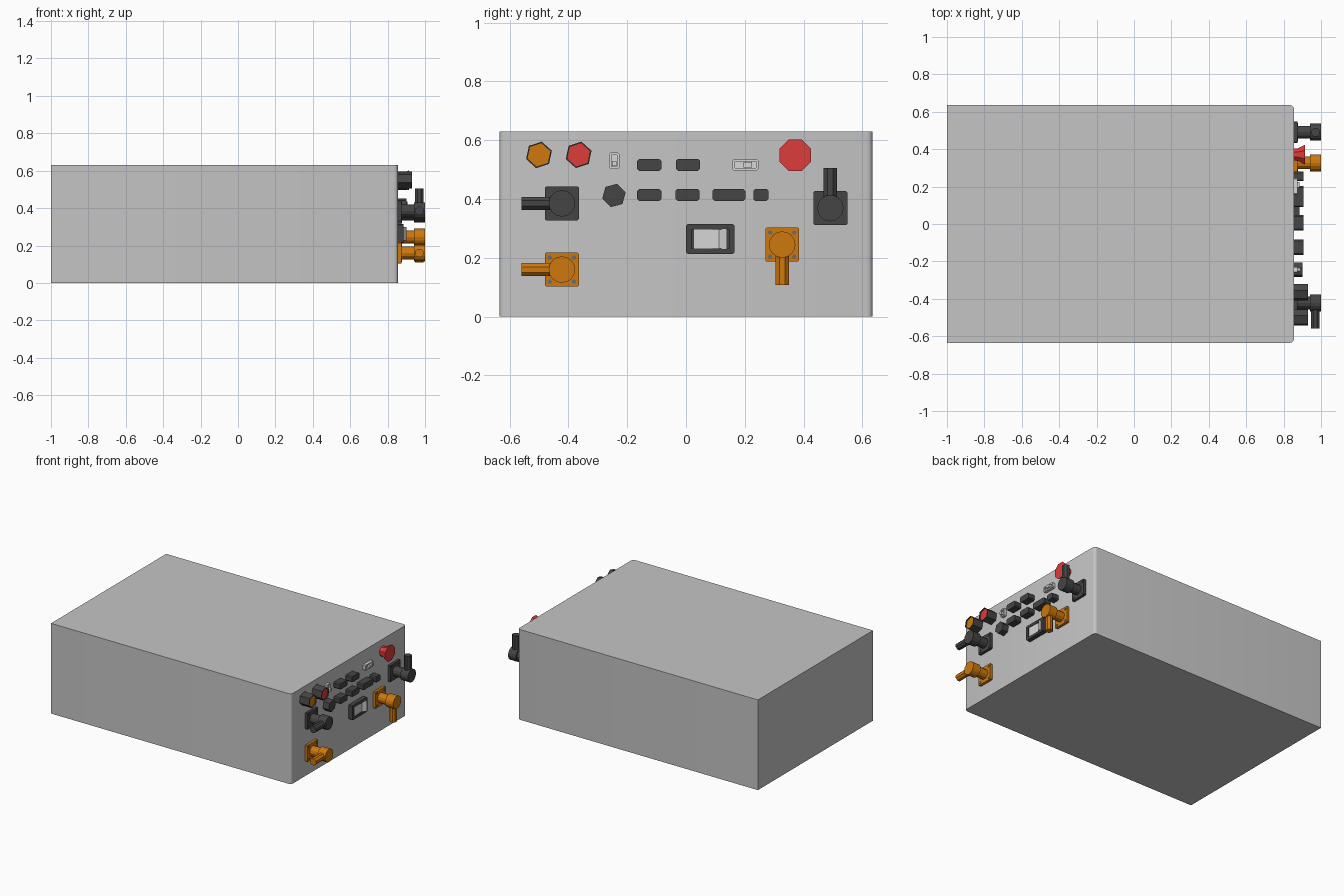
import bpy, bmesh, math
from mathutils import Vector, Matrix

if "Cube" in bpy.data.objects:
    bpy.data.objects.remove(bpy.data.objects["Cube"])

FACE = 0.855  # x of the control panel face


def material(name, rgb):
    m = bpy.data.materials.new(name)
    m.diffuse_color = (*rgb, 1)
    m.use_nodes = True
    m.node_tree.nodes["Principled BSDF"].inputs["Base Color"].default_value = m.diffuse_color
    return m


GREY = material("case grey", (0.56, 0.56, 0.56))
DARK = material("dark plastic", (0.06, 0.06, 0.06))
ORANGE = material("orange", (0.62, 0.19, 0.004))
RED = material("red", (0.72, 0.045, 0.04))
LIGHT = material("light grey", (0.68, 0.68, 0.68))
STEEL = material("screw steel", (0.13, 0.15, 0.18))


def finish(name, bm, mats):
    bmesh.ops.recalc_face_normals(bm, faces=bm.faces[:])
    me = bpy.data.meshes.new(name)
    bm.to_mesh(me)
    bm.free()
    for m in mats:
        me.materials.append(m)
    ob = bpy.data.objects.new(name, me)
    bpy.context.collection.objects.link(ob)
    return ob


def ngon(n, r, deg=0):
    return [(r * math.cos(math.radians(deg) + 2 * math.pi * i / n),
             r * math.sin(math.radians(deg) + 2 * math.pi * i / n)) for i in range(n)]


def rect(w, h, c=0.0):
    w, h = w / 2, h / 2
    if c == 0:
        return [(-w, -h), (w, -h), (w, h), (-w, h)]
    return [(-w + c, -h), (w - c, -h), (w, -h + c), (w, h - c),
            (w - c, h), (-w + c, h), (-w, h - c), (-w, -h + c)]


def prism(name, pts, y, z, steps, mats, inset=0, recess=0):
    """Loft a y-z outline through (x, scale) steps; optionally recess the front face."""
    bm = bmesh.new()
    rings = [[bm.verts.new((x, y + a * s, z + b * s)) for a, b in pts] for x, s in steps]
    n = len(pts)
    for lo, hi in zip(rings, rings[1:]):
        for i in range(n):
            bm.faces.new((lo[i], lo[(i + 1) % n], hi[(i + 1) % n], hi[i]))
    bm.faces.new(rings[0][::-1])
    front = bm.faces.new(rings[-1])
    if inset:
        bm.normal_update()
        bmesh.ops.inset_region(bm, faces=[front], thickness=inset)
        inner = bmesh.ops.extrude_discrete_faces(bm, faces=[front])["faces"][0]
        for v in inner.verts:
            v.co.x -= recess
        inner.material_index = len(mats) - 1
    return finish(name, bm, mats)


def block(name, pts, y, z, x0, x1, mats, **kw):
    return prism(name, pts, y, z, [(x0, 1), (x1, 1)], mats, **kw)


# Case: two rounded vertical edges at the panel end
bm = bmesh.new()
bmesh.ops.create_cube(bm, size=1)
bmesh.ops.scale(bm, vec=(1 + FACE, 1.27, 0.63), verts=bm.verts)
bmesh.ops.translate(bm, vec=((FACE - 1) / 2, 0, 0.315), verts=bm.verts)
edges = [e for e in bm.edges if all(v.co.x > 0 for v in e.verts)
         and abs(e.verts[0].co.y - e.verts[1].co.y) < 1e-4]
bmesh.ops.bevel(bm, geom=edges, offset=0.02, segments=4, affect='EDGES', profile=0.5)
case = finish("case", bm, [GREY])
bpy.context.view_layer.objects.active = case
case.select_set(True)
bpy.ops.object.shade_smooth_by_angle(angle=math.radians(35))

# Indicator buttons: dark collars with recessed coloured faces
for name, y, m in (("orange_button", -0.50, ORANGE), ("red_button", -0.365, RED)):
    block(name, ngon(6, 0.046, 78), y, 0.55, FACE, 0.93, [DARK, m], inset=0.005, recess=0.008)

# Emergency stop: flared octagonal mushroom
prism("emergency_stop", ngon(8, 0.058, 22.5), 0.371, 0.549,
      [(FACE, 0.6), (0.875, 0.62), (0.915, 1.0)], [RED])

# Round socket
block("round_socket", ngon(6, 0.041, 75), -0.245, 0.412, FACE, 0.9, [DARK])

# Chamfered dark sockets in two rows
for i, (y, z, w) in enumerate(((-0.125, 0.516, 0.082), (0.007, 0.516, 0.082),
                               (-0.125, 0.414, 0.082), (0.005, 0.414, 0.082),
                               (0.146, 0.414, 0.112), (0.255, 0.414, 0.052))):
    block(f"socket_{i + 1}", rect(w, 0.041, 0.007), y, z, FACE, 0.905, [DARK])

# Small light switches: body with recess and a lever
block("small_switch", rect(0.035, 0.055, 0.005), -0.244, 0.53, FACE, 0.875, [LIGHT],
      inset=0.009, recess=0.01)
block("small_switch_lever", rect(0.016, 0.018), -0.244, 0.521, 0.863, 0.89, [LIGHT])
block("slide_switch", rect(0.089, 0.038, 0.005), 0.202, 0.516, FACE, 0.875, [LIGHT],
      inset=0.009, recess=0.01)
block("slide_switch_lever", rect(0.03, 0.019), 0.21, 0.516, 0.863, 0.885, [LIGHT])

# Power switch: dark frame with a two-part rocker
block("power_switch_frame", rect(0.165, 0.102, 0.006), 0.082, 0.264, FACE, 0.885, [DARK],
      inset=0.02, recess=0.012)
bm = bmesh.new()
prof = [(0.026, 0.868), (0.026, 0.882), (0.112, 0.879), (0.14, 0.9), (0.14, 0.868)]
lo, hi = [[bm.verts.new((x, y, z)) for y, x in prof] for z in (0.228, 0.3)]
for i in range(5):
    bm.faces.new((lo[i], lo[(i + 1) % 5], hi[(i + 1) % 5], hi[i]))
bm.faces.new(lo)
bm.faces.new(hi)
finish("power_switch_rocker", bm, [LIGHT])


def connector(name, y, z, direction, mat):
    """Angled cable connector: plate, stem, round head, cable sleeve and screws."""
    block(name + "_plate", rect(0.115, 0.115, 0.004), y, z, FACE, 0.873, [mat])
    block(name + "_stem", ngon(12, 0.034), y, z, 0.87, 0.945, [mat])
    block(name + "_head", ngon(16, 0.045), y, z, 0.94, 1.0, [mat])
    d = Vector((0, *direction))
    bm = bmesh.new()
    bmesh.ops.create_cone(bm, cap_ends=True, segments=8, radius1=0.0245, radius2=0.0245,
                          depth=0.137)
    turn = Vector((0, 0, 1)).rotation_difference(d).to_matrix().to_4x4()
    bmesh.ops.transform(bm, verts=bm.verts, matrix=Matrix.Translation(
        Vector((0.97, y, z)) + d * 0.0685) @ turn @ Matrix.Rotation(math.pi / 8, 4, 'Z'))
    finish(name + "_sleeve", bm, [mat])
    for i, (a, b) in enumerate(((-1, -1), (1, -1), (1, 1), (-1, 1))):
        block(f"{name}_screw_{i + 1}", ngon(6, 0.008), y + a * 0.041, z + b * 0.041,
              0.87, 0.876, [STEEL if mat is ORANGE else DARK])


connector("dark_connector_left", -0.422, 0.385, (-1, 0), DARK)
connector("orange_connector_left", -0.422, 0.16, (-1, 0), ORANGE)
connector("dark_connector_right", 0.491, 0.369, (0, 1), DARK)
connector("orange_connector_right", 0.327, 0.245, (0, -1), ORANGE)
